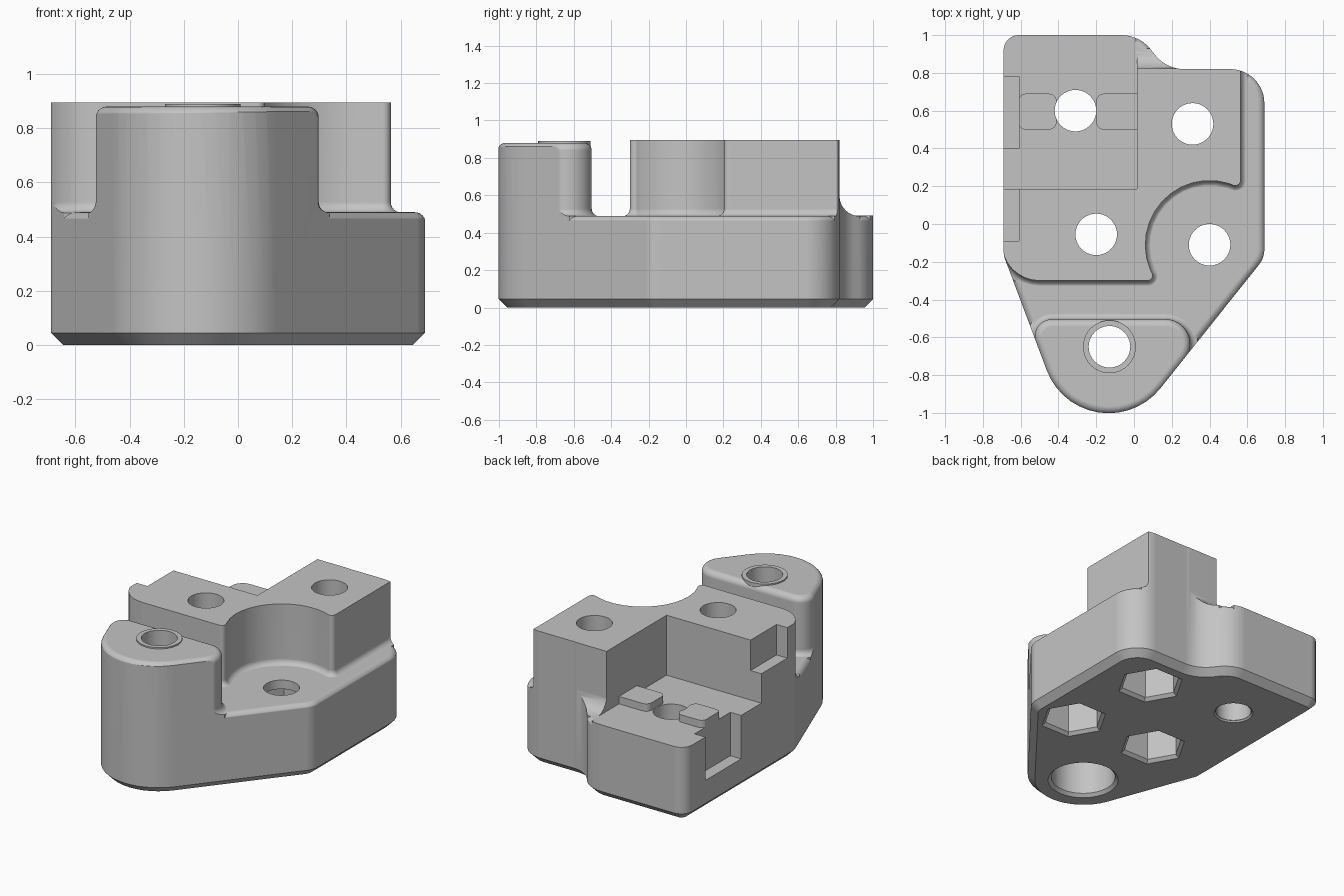
import bpy, bmesh, math
from mathutils import Vector

cube = bpy.data.objects.get("Cube")
if cube:
    bpy.data.objects.remove(cube, do_unlink=True)


def rounded(corners, n=12):
    """Closed outline from (x, y, radius) corners."""
    out = []
    for i, (x, y, r) in enumerate(corners):
        p = Vector((x, y))
        if r == 0:
            out.append(p)
            continue
        a = (Vector(corners[i - 1][:2]) - p).normalized()
        b = (Vector(corners[(i + 1) % len(corners)][:2]) - p).normalized()
        half = a.angle(b) / 2
        c = p + (a + b).normalized() * r / math.sin(half)
        v0, v1 = p + a * r / math.tan(half) - c, p + b * r / math.tan(half) - c
        t0 = math.atan2(v0.y, v0.x)
        sweep = math.atan2(v1.y, v1.x) - t0
        sweep = (sweep + math.pi) % (2 * math.pi) - math.pi
        for k in range(n + 1):
            t = t0 + sweep * k / n
            out.append(c + r * Vector((math.cos(t), math.sin(t))))
    return out


def ring(x, y, r, n=40):
    return [Vector((x + r * math.cos(2 * math.pi * k / n),
                    y + r * math.sin(2 * math.pi * k / n))) for k in range(n)]


def offset(pts, d):
    out = []
    for i, p in enumerate(pts):
        e1 = (p - pts[i - 1]).normalized()
        e2 = (pts[(i + 1) % len(pts)] - p).normalized()
        n1, n2 = Vector((e1.y, -e1.x)), Vector((e2.y, -e2.x))
        out.append(p + (n1 + n2) * d / (1 + n1.dot(n2)))
    return out


def loft(name, pts, levels, along_x=False):
    """Stack offset copies of an outline; levels are (height, offset)."""
    area = sum(pts[i - 1].cross(pts[i]) for i in range(len(pts)))
    if area < 0:
        pts = pts[::-1]
    bm = bmesh.new()
    rows = []
    for h, d in levels:
        rows.append([bm.verts.new((h, p.x, p.y) if along_x else (p.x, p.y, h))
                     for p in offset(pts, d)])
    for lo, hi in zip(rows, rows[1:]):
        for i in range(len(pts)):
            bm.faces.new((lo[i - 1], lo[i], hi[i], hi[i - 1]))
    bm.faces.new(rows[0][::-1])
    bm.faces.new(rows[-1])
    mesh = bpy.data.meshes.new(name)
    bm.to_mesh(mesh)
    bm.free()
    obj = bpy.data.objects.new(name, mesh)
    bpy.context.scene.collection.objects.link(obj)
    return obj


def box(name, x0, x1, y0, y1, z0, z1):
    pts = [Vector(p) for p in ((x0, y0), (x1, y0), (x1, y1), (x0, y1))]
    return loft(name, pts, [(z0, 0), (z1, 0)])


def combine(target, tool, operation):
    """Apply a boolean and discard the helper; retry tolerantly if it had no effect."""
    tool.hide_render = True
    before = len(target.data.vertices)
    mod = target.modifiers.new("combine", 'BOOLEAN')
    mod.operation, mod.object = operation, tool
    mod.use_self = mod.use_hole_tolerant = True
    for solver in ('MANIFOLD', 'EXACT'):
        mod.solver = solver
        bpy.context.view_layer.update()
        graph = bpy.context.evaluated_depsgraph_get()
        mesh = bpy.data.meshes.new_from_object(target.evaluated_get(graph))
        if len(mesh.vertices) not in (0, before):
            break
    target.modifiers.clear()
    target.data = mesh
    bpy.data.objects.remove(tool, do_unlink=True)


ROUND = 0.04
FLOOR, TOP, PAD = 0.49, 0.895, 0.88
SINK = FLOOR - 0.002
STEPS = [math.pi / 2 * k / 6 for k in range(7)]


def round_top(z, d):
    return [(z - ROUND + ROUND * math.sin(t), d - ROUND + ROUND * math.cos(t)) for t in STEPS]


def flare(d):
    return [(FLOOR - 0.15, d + ROUND)] + [
        (SINK + ROUND - ROUND * math.cos(t), d + ROUND - ROUND * math.sin(t)) for t in STEPS]


# Base plate, slightly oversize until trimmed
outline = rounded([(-0.69, 1, 0.08), (-0.69, -0.167, 0.12), (-0.245, -1.352, 0.35),
                   (0.69, -0.18, 0.13), (0.69, 0.82, 0.18), (0.17, 0.82, 0.2),
                   (0.03, 1, 0.2)], 14)
body = loft("bracket_body", outline, [(-0.05, 0.003)] + round_top(FLOOR, 0.003))

# Tall block with a scooped corner and a flared foot
arc = []
for k in range(15):
    t = math.radians(214 - 152 * k / 14)
    arc.append((0.4 + 0.34 * math.cos(t), -0.11 + 0.34 * math.sin(t),
                0.028 if k in (0, 14) else 0))
arc[-1] = (0.564, 0.19, 0.028)
block = rounded([(-0.7, 0.822, 0), (-0.7, -0.3, 0.2)] + arc + [(0.564, 0.822, 0)], 8)
combine(body, loft("tall_block", block, flare(0) + [(TOP, 0)]), 'UNION')

# Front pad with rounded top edge
pad = rounded([(-0.556, -0.51, 0.085), (-0.245, -1.352, 0.35), (0.428, -0.51, 0.126)], 14)
combine(body, loft("front_pad", pad, flare(0.006) + round_top(PAD, 0.006)), 'UNION')

# Concave fillet behind the tall block
r = 0.11
profile = [(0.78, 0.43), (0.82 + r, 0.43)]
profile += [(0.82 + r - r * math.sin(t), SINK + r - r * math.cos(t)) for t in STEPS]
profile += [(0.78, SINK + r)]
combine(body, loft("rear_fillet", [Vector(p) for p in profile],
                   [(-0.05, 0), (0.5, 0)], True), 'UNION')

# Square-edged shelf in the rear corner
combine(body, box("rear_shelf", -0.75, 0.01, 0.3, 1.1, 0.3, 0.62), 'UNION')

# Trim to the outline with a chamfered bottom edge
combine(body, loft("trim", outline, [(0, -0.045), (0.045, 0), (1.2, 0)]), 'INTERSECT')

# Rear notch, then the two locating keys on its floor
NOTCH = FLOOR + 0.002
combine(body, box("rear_notch", -0.9, 0.015, 0.185, 1.2, NOTCH, 1.3), 'DIFFERENCE')
for x0, x1 in ((-0.613, -0.41), (-0.2, 0.07)):
    key = rounded([(x0, 0.5, 0.04), (x1, 0.5, 0.04), (x1, 0.69, 0.04), (x0, 0.69, 0.04)], 6)
    combine(body, loft("key", key, [(NOTCH - 0.05, 0), (NOTCH + 0.05, 0)]), 'UNION')

# Slots in the side wall
combine(body, box("lower_slot", -0.9, -0.61, 0.4, 0.78, 0.2, 0.7), 'DIFFERENCE')
combine(body, box("upper_slot", -0.9, -0.61, -0.09, 0.3, 0.69, 1.1), 'DIFFERENCE')

# Raised collar around the pad hole
PAD_HOLE = (-0.13, -0.65)
combine(body, loft("collar", ring(*PAD_HOLE, 0.14), [(PAD - 0.05, 0), (PAD + 0.009, 0)]), 'UNION')

# Through holes; hexagonal pockets below three, a counterbore below the pad
NUT_HOLES = [(0.31, 0.53), (-0.2, -0.055), (0.4, -0.11)]
for x, y in NUT_HOLES + [(-0.31, 0.6), PAD_HOLE]:
    combine(body, loft("hole", ring(x, y, 0.11), [(-0.1, 0), (1.3, 0)]), 'DIFFERENCE')
pocket = [(-0.02, 0.04), (0.02, 0), (0.43, 0)]
for x, y in NUT_HOLES:
    combine(body, loft("hex_pocket", ring(x, y, 0.188, 6), pocket), 'DIFFERENCE')
combine(body, loft("counterbore", ring(*PAD_HOLE, 0.2), pocket), 'DIFFERENCE')
combine(body, loft("hole_chamfer", ring(-0.31, 0.6, 0.112), [(-0.02, 0.03), (0.01, 0)]), 'DIFFERENCE')

# Single grey material and shading
grey = bpy.data.materials.new("plain_grey")
grey.use_nodes = True
color = (0.55, 0.55, 0.55, 1)
grey.diffuse_color = color
grey.node_tree.nodes["Principled BSDF"].inputs["Base Color"].default_value = color
body.data.materials.clear()
body.data.materials.append(grey)
for o in bpy.context.selected_objects:
    o.select_set(False)
bpy.context.view_layer.objects.active = body
body.select_set(True)
bpy.ops.object.shade_smooth_by_angle(angle=math.radians(30))
body.modifiers.new("even_shading", 'WEIGHTED_NORMAL').keep_sharp = True
